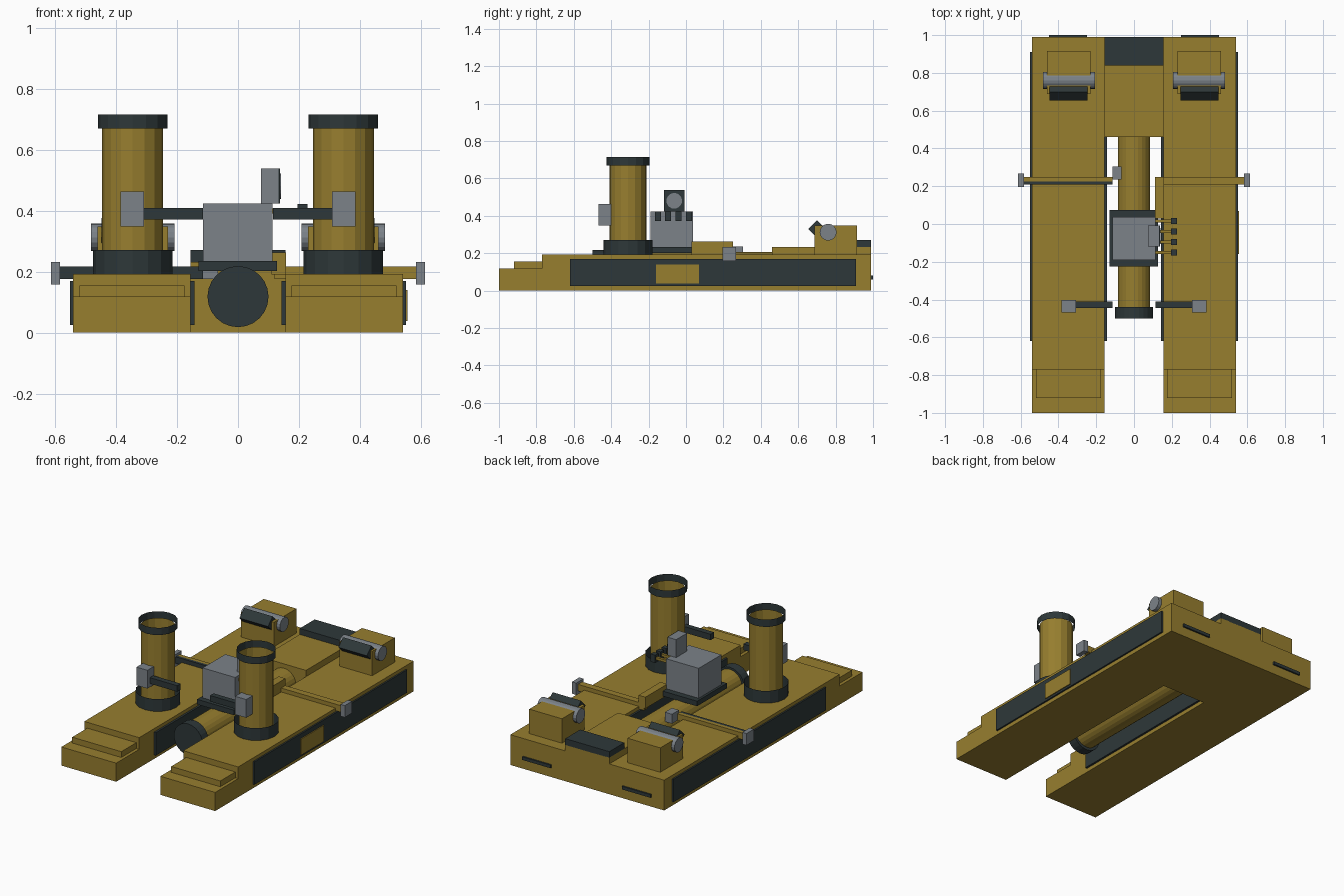
import bpy
import bmesh
import math
from mathutils import Matrix

if "Cube" in bpy.data.objects:
    bpy.data.objects.remove(bpy.data.objects["Cube"], do_unlink=True)


def material(name, rgb):
    m = bpy.data.materials.new(name)
    m.use_nodes = True
    col = (*rgb, 1)
    m.diffuse_color = col
    m.node_tree.nodes["Principled BSDF"].inputs["Base Color"].default_value = col
    return m


OCHRE = material("ochre_yellow", (0.31, 0.21, 0.028))
DARK = material("dark_slate", (0.027, 0.039, 0.041))
GREY = material("steel_grey", (0.2, 0.225, 0.25))


def finish(bm, name, mat):
    me = bpy.data.meshes.new(name)
    bm.to_mesh(me)
    bm.free()
    me.materials.append(mat)
    ob = bpy.data.objects.new(name, me)
    bpy.context.scene.collection.objects.link(ob)
    return ob


def box(name, mat, x, y, z, tilt=0):
    """Box from (min, max) pairs, optionally tilted about its own x axis."""
    bm = bmesh.new()
    spans = (x, y, z)
    mid = [(a + b) / 2 for a, b in spans]
    size = [abs(b - a) for a, b in spans]
    mtx = Matrix.Translation(mid) @ Matrix.Rotation(tilt, 4, "X") @ Matrix.Diagonal((*size, 1))
    bmesh.ops.create_cube(bm, size=1, matrix=mtx)
    return finish(bm, name, mat)


def tube(name, mat, centre, radius, length, axis="Z", sides=16, capped=True):
    bm = bmesh.new()
    turn = {"X": Matrix.Rotation(math.pi / 2, 4, "Y"),
            "Y": Matrix.Rotation(math.pi / 2, 4, "X"),
            "Z": Matrix.Identity(4)}[axis]
    bmesh.ops.create_cone(bm, cap_ends=capped, segments=sides, radius1=radius, radius2=radius,
                          depth=length, matrix=Matrix.Translation(centre) @ turn)
    return finish(bm, name, mat)


# Parts that occur on both sides
for side, s in (("left", 1), ("right", -1)):
    def mx(a, b):
        return tuple(sorted((s * a, s * b)))

    # Stepped pontoon hull
    box(f"{side}_hull", OCHRE, mx(0.155, 0.54), (-0.77, 0.99), (0, 0.192))
    box(f"{side}_bow", OCHRE, mx(0.155, 0.54), (-1, -0.77), (0, 0.118))
    box(f"{side}_bow_step", OCHRE, mx(0.175, 0.52), (-0.92, -0.77), (0.118, 0.155))

    # Side panels and rear slot
    box(f"{side}_outer_panel", DARK, mx(0.54, 0.55), (-0.62, 0.91), (0.025, 0.17))
    box(f"{side}_inner_panel", DARK, mx(0.142, 0.155), (-0.62, 0.46), (0.025, 0.17))
    box(f"{side}_rear_slot", DARK, mx(0.25, 0.45), (0.99, 1.0), (0.06, 0.08))

    # Open funnel with collar and rim
    fx, fy = s * 0.345, -0.31
    tube(f"{side}_funnel", OCHRE, (fx, fy, 0.435), 0.1, 0.49, capped=False)
    tube(f"{side}_funnel_rim", DARK, (fx, fy, 0.692), 0.114, 0.046, capped=False)
    tube(f"{side}_funnel_collar", DARK, (fx, fy, 0.23), 0.13, 0.08, capped=False)

    # Front arm with end block
    box(f"{side}_front_arm", DARK, mx(0.115, 0.31), (-0.445, -0.41), (0.37, 0.408))
    box(f"{side}_front_arm_block", GREY, mx(0.308, 0.385), (-0.468, -0.402), (0.347, 0.463))

    # Rear housing, roller and tilted bar
    box(f"{side}_rear_housing", OCHRE, mx(0.23, 0.46), (0.688, 0.915), (0.19, 0.347))
    tube(f"{side}_roller", GREY, (s * 0.345, 0.76, 0.312), 0.045, 0.275, "X")
    box(f"{side}_tilted_bar", DARK, mx(0.247, 0.447), (0.667, 0.733), (0.296, 0.362), math.pi / 4)

    # Outer block of the cross rail
    box(f"{side}_rail_block", GREY, mx(0.583, 0.613), (0.195, 0.268), (0.157, 0.232))

# Yellow patch on the left panel only
box("left_panel_patch", OCHRE, (0.55, 0.556), (-0.16, 0.07), (0.038, 0.14))

# Cross rails
box("left_cross_rail", OCHRE, (0.12, 0.585), (0.208, 0.25), (0.175, 0.217))
box("right_cross_rail", OCHRE, (-0.585, -0.115), (0.226, 0.25), (0.175, 0.217))
box("right_cross_rail_face", DARK, (-0.585, -0.115), (0.208, 0.226), (0.175, 0.217))
box("right_rail_inner_block", GREY, (-0.115, -0.065), (0.235, 0.305), (0.175, 0.235))
box("left_rail_mount", OCHRE, (0.11, 0.158), (0.03, 0.25), (0.19, 0.262))

# Rear bridge between the hulls
box("rear_bridge", OCHRE, (-0.155, 0.155), (0.46, 0.99), (0, 0.232))
box("rear_hatch", DARK, (-0.155, 0.155), (0.84, 0.99), (0.23, 0.27))

# Central tank with front cap
tube("central_tank", OCHRE, (0, 0.0, 0.12), 0.085, 0.92, "Y", 24)
tube("central_tank_cap", DARK, (0, -0.47, 0.118), 0.1, 0.06, "Y", 24)

# Turret
box("turret_base", DARK, (-0.13, 0.128), (-0.225, 0.075), (0.202, 0.234))
box("turret_body", GREY, (-0.115, 0.113), (-0.19, 0.037), (0.234, 0.424))
for i in range(4):
    y = -0.15 + i * 0.055
    box(f"turret_barrel_{i}", OCHRE, (0.11, 0.2), (y - 0.008, y + 0.008), (0.39, 0.406))
    box(f"turret_muzzle_{i}", DARK, (0.195, 0.227), (y - 0.016, y + 0.016), (0.373, 0.422))

# Sensor on top of the turret
box("sensor_box", GREY, (0.075, 0.132), (-0.118, -0.008), (0.424, 0.538))
box("sensor_face", DARK, (0.132, 0.137), (-0.118, -0.008), (0.424, 0.538))
tube("sensor_lens", GREY, (0.138, -0.063, 0.48), 0.042, 0.006, "X", 20)
